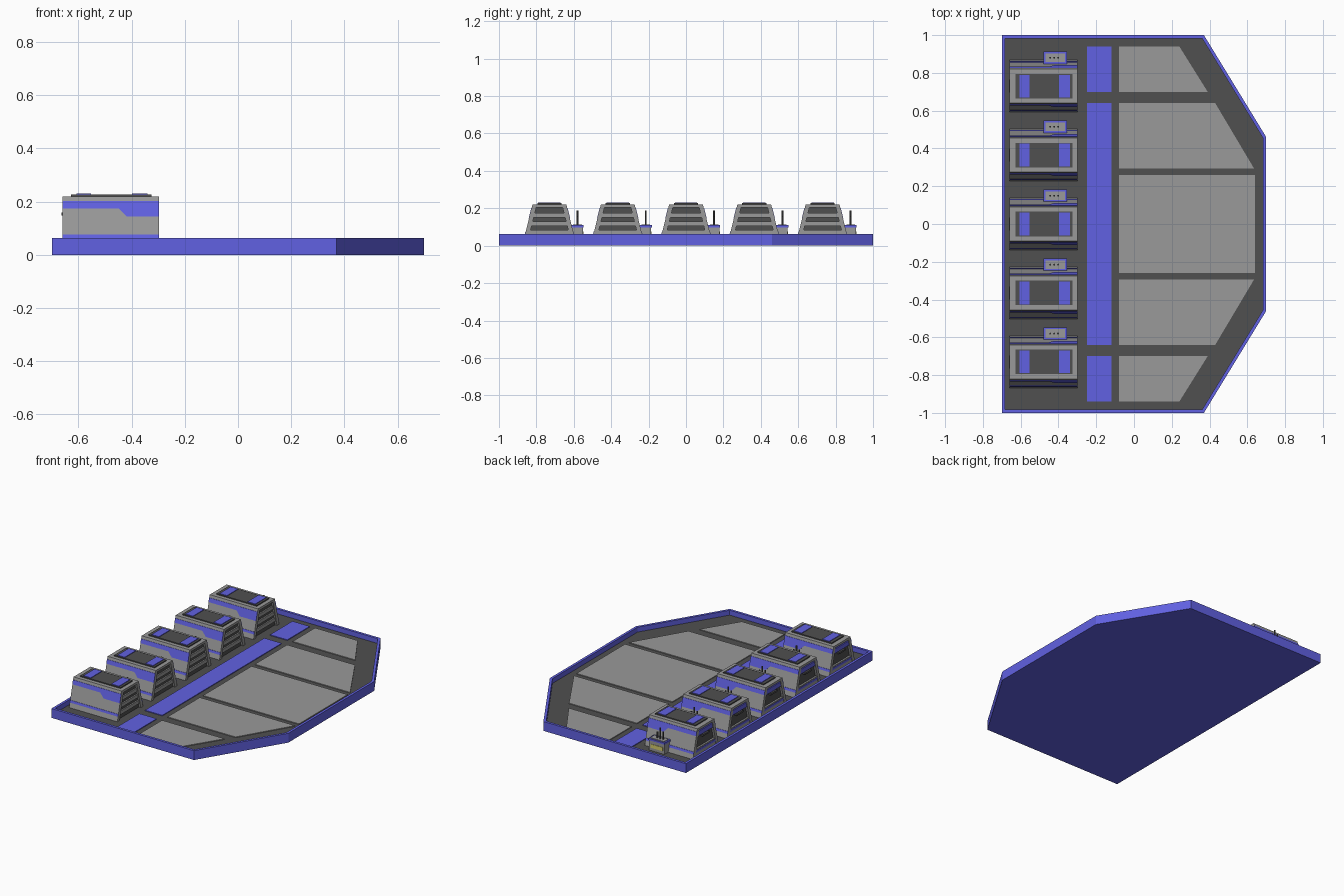
import bpy, bmesh
from mathutils import Vector as V

if "Cube" in bpy.data.objects:
    bpy.data.objects.remove(bpy.data.objects["Cube"])


def material(name, rgb):
    m = bpy.data.materials.new(name)
    m.diffuse_color = (*rgb, 1)
    m.use_nodes = True
    m.node_tree.nodes["Principled BSDF"].inputs["Base Color"].default_value = m.diffuse_color
    return m


BLUE = material("blue", (0.12, 0.12, 0.76))
GREY = material("grey", (0.32, 0.32, 0.32))
DARK = material("dark_grey", (0.08, 0.08, 0.08))
YELLOW = material("yellow", (0.65, 0.6, 0.15))
FLOOR = 0.03


def finish(name, bm, *mats):
    bmesh.ops.recalc_face_normals(bm, faces=bm.faces[:])
    me = bpy.data.meshes.new(name)
    bm.to_mesh(me)
    bm.free()
    for m in mats:
        me.materials.append(m)
    ob = bpy.data.objects.new(name, me)
    bpy.context.collection.objects.link(ob)
    return ob


def prism(name, pts, offset, mat):
    """Polygon of 3D points swept along an offset."""
    bm = bmesh.new()
    a = [bm.verts.new(p) for p in pts]
    b = [bm.verts.new(V(p) + V(offset)) for p in pts]
    bm.faces.new(a)
    bm.faces.new(b)
    for i in range(len(a)):
        j = (i + 1) % len(a)
        bm.faces.new((a[i], a[j], b[j], b[i]))
    return finish(name, bm, mat)


def box(name, x0, x1, y0, y1, z0, z1, mat):
    return prism(name, [(x0, y0, z0), (x1, y0, z0), (x1, y1, z0), (x0, y1, z0)],
                 (0, 0, z1 - z0), mat)


# Base tray with a thin raised rim and a dark sunken floor
outline = [(-0.7, -1), (0.37, -1), (0.7, -0.46), (0.7, 0.46), (0.37, 1), (-0.7, 1)]
bm = bmesh.new()
face = bm.faces.new([bm.verts.new((x, y, 0)) for x, y in outline])
ext = bmesh.ops.extrude_face_region(bm, geom=[face], use_keep_orig=True)["geom"]
bmesh.ops.translate(bm, verts=[g for g in ext if isinstance(g, bmesh.types.BMVert)],
                    vec=(0, 0, 0.063))
bmesh.ops.recalc_face_normals(bm, faces=bm.faces[:])
top = max(bm.faces, key=lambda f: f.calc_center_median().z)
bmesh.ops.inset_region(bm, faces=[top], thickness=0.017, use_even_offset=True)
ext = bmesh.ops.extrude_face_region(bm, geom=[top])["geom"]
bmesh.ops.delete(bm, geom=[top], context="FACES_ONLY") if top.is_valid else None
bmesh.ops.translate(bm, verts=[g for g in ext if isinstance(g, bmesh.types.BMVert)],
                    vec=(0, 0, FLOOR - 0.063))
for g in ext:
    if isinstance(g, bmesh.types.BMFace):
        g.material_index = 1
finish("base_tray", bm, BLUE, DARK)

# Floor tiles
TILE = (0, 0, 0.005)
tile_a = [(-0.08, 0.94), (0.24, 0.94), (0.39, 0.70), (-0.08, 0.70)]
tile_b = [(-0.08, 0.64), (0.43, 0.64), (0.635, 0.295), (-0.08, 0.295)]
for s, side in ((1, "back"), (-1, "front")):
    for n, t in (("outer", tile_a), ("inner", tile_b)):
        prism(f"floor_tile_{n}_{side}", [(x, s * y, FLOOR) for x, y in t], TILE, GREY)
    box(f"blue_strip_{side}", -0.25, -0.12, s * 0.70, s * 0.94, FLOOR, FLOOR + 0.005, BLUE)
box("floor_tile_centre", -0.08, 0.64, -0.26, 0.26, FLOOR, FLOOR + 0.005, GREY)
box("blue_strip_centre", -0.25, -0.12, -0.64, 0.64, FLOOR, FLOOR + 0.005, BLUE)

# One housing, built at y = 0
X0, X1, ZT = -0.66, -0.298, 0.22


def half(z):
    """Half width of the sloped housing at height z."""
    return 0.138 - 0.25 * (z - FLOOR)


def trapezoid(name, x, dx, z0, z1, inset, mat):
    pts = [(x, -half(z0) + inset, z0), (x, half(z0) - inset, z0),
           (x, half(z1) - inset, z1), (x, -half(z1) + inset, z1)]
    return prism(name, pts, (dx, 0, 0), mat)


def side_panel(name, s, pts, proud, thick, mat):
    """Panel of (x, z) points lying on the sloped side s."""
    return prism(name, [(x, s * (half(z) + proud), z) for x, z in pts],
                 (0, -s * thick, 0), mat)


def rect(x0, x1, z0, z1):
    return [(x0, z0), (x1, z0), (x1, z1), (x0, z1)]


parts = [
    trapezoid("housing_core", X0 + 0.015, X1 - X0 - 0.03, FLOOR, 0.21, 0.01, DARK),
    trapezoid("housing_top", X0, X1 - X0, 0.204, ZT, 0, GREY),
    box("roof_panel", -0.628, -0.325, -0.065, 0.065, ZT, 0.227, DARK),
    box("roof_blue_left", -0.607, -0.552, -0.06, 0.06, 0.225, 0.231, BLUE),
    box("roof_blue_right", -0.398, -0.34, -0.06, 0.06, 0.225, 0.231, BLUE),
    trapezoid("end_blue_band", X0 + 0.003, 0.014, 0.165, 0.195, 0.02, BLUE),
    trapezoid("end_sill", X0 + 0.003, 0.014, FLOOR, 0.085, 0.02, GREY),
    trapezoid("end_sill_stripe", X0 + 0.001, 0.01, 0.062, 0.077, 0.021, BLUE),
    box("end_handle", X0 - 0.003, X0 + 0.016, -0.035, 0.035, 0.148, 0.16, DARK),
]
for i, z in enumerate((0.06, 0.105, 0.15)):
    parts.append(trapezoid(f"vent_slat_{i + 1}", X1 - 0.016, 0.01, z, z + 0.024, 0.02, GREY))
band = [(X0, 0.202), (X1, 0.202), (X1, 0.145), (-0.42, 0.145), (-0.45, 0.175), (X0, 0.175)]
for s, side in ((-1, "front"), (1, "back")):
    parts += [
        side_panel(f"side_wall_{side}", s, rect(X0, X1, FLOOR, 0.206), 0, 0.024, GREY),
        side_panel(f"side_band_{side}", s, band, 0.002, 0.006, BLUE),
        side_panel(f"side_base_stripe_{side}", s, rect(X0, X1, 0.062, 0.077), 0.002, 0.006, BLUE),
    ]

# Control box with three rods behind the housing
parts += [
    box("control_box", -0.474, -0.358, 0.115, 0.178, FLOOR, 0.108, GREY),
    box("control_box_trim", -0.478, -0.354, 0.118, 0.182, 0.098, 0.110, BLUE),
    box("control_box_lid", -0.468, -0.364, 0.127, 0.173, 0.106, 0.114, GREY),
    box("control_box_label", -0.462, -0.37, 0.17, 0.181, 0.05, 0.075, YELLOW),
]
for i, (x, z) in enumerate(((-0.444, 0.165), (-0.423, 0.187), (-0.402, 0.155))):
    bm = bmesh.new()
    bmesh.ops.create_cone(bm, cap_ends=True, segments=8, radius1=0.005, radius2=0.005, depth=z - 0.1)
    bmesh.ops.translate(bm, verts=bm.verts, vec=(x, 0.15, (z + 0.1) / 2))
    parts.append(finish(f"control_rod_{i + 1}", bm, DARK))

# Repeat the housing along the back edge of the tray
for y in (-0.73, -0.365, 0.365, 0.73):
    for p in parts:
        c = p.copy()
        c.location.y = y
        bpy.context.collection.objects.link(c)
